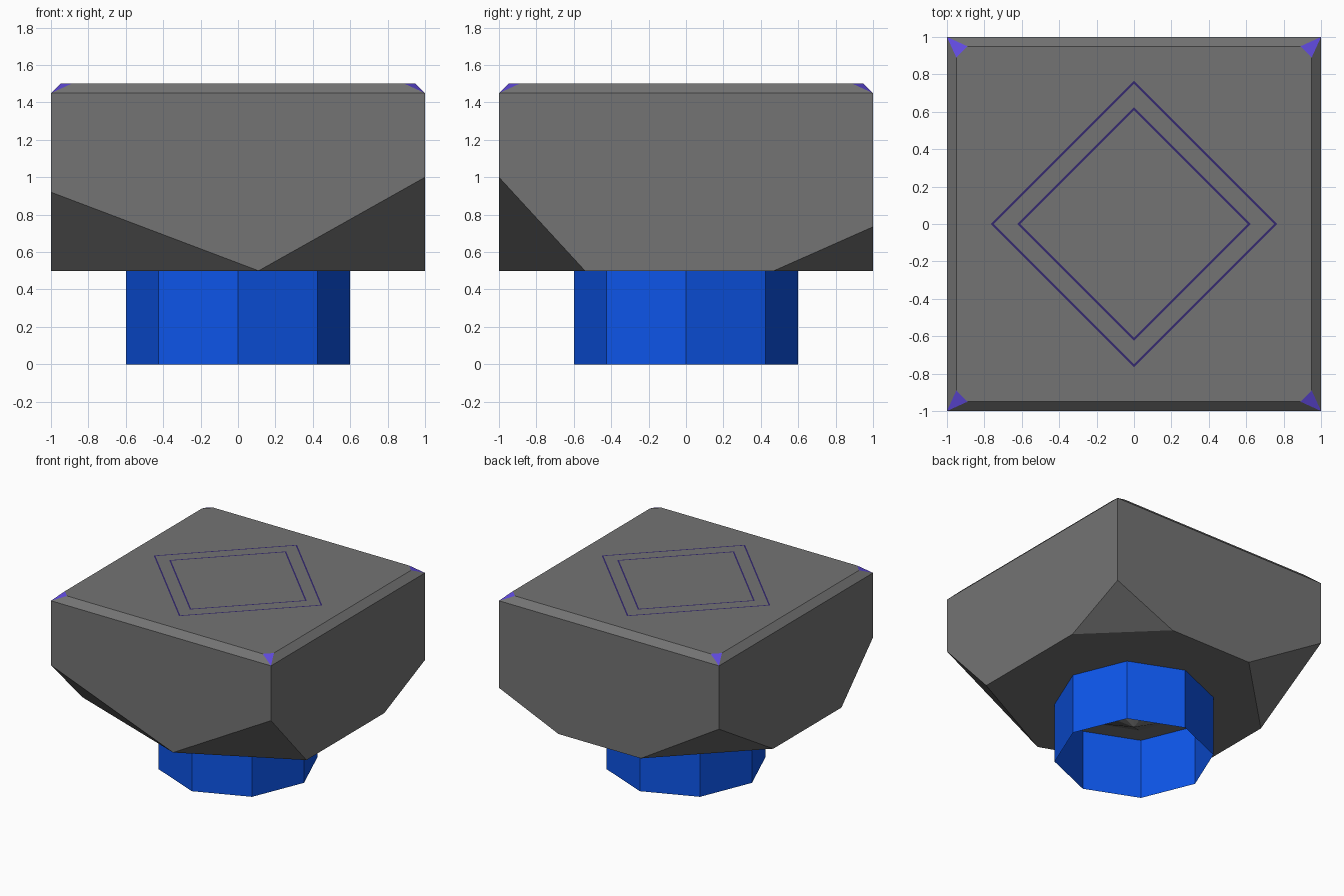
import bpy, bmesh, math
from mathutils import Matrix

if "Cube" in bpy.data.objects:
    bpy.data.objects.remove(bpy.data.objects["Cube"])


def material(name, rgb):
    m = bpy.data.materials.new(name)
    m.diffuse_color = (*rgb, 1)
    m.use_nodes = True
    m.node_tree.nodes["Principled BSDF"].inputs["Base Color"].default_value = m.diffuse_color
    return m


def finish(name, bm, mats):
    me = bpy.data.meshes.new(name)
    bm.to_mesh(me)
    bm.free()
    for m in mats:
        me.materials.append(m)
    ob = bpy.data.objects.new(name, me)
    bpy.context.collection.objects.link(ob)
    return ob


grey = material("stone_grey", (0.174, 0.174, 0.174))
blue = material("stem_blue", (0.004, 0.09, 0.81))
purple = material("accent_purple", (0.12, 0.07, 0.74))
dark_purple = material("line_purple", (0.035, 0.022, 0.16))

# Stone block: chamfered top with clipped corners, bottom corners sliced off
points = []
for sx in (-1, 1):
    for sy in (-1, 1):
        points += [(sx, sy, 1.45), (sx * 0.95, sy * 0.89, 1.5), (sx * 0.89, sy * 0.95, 1.5)]
# per corner: height of cut, x reach on the y face, y reach on the x face
for sx, sy, h, x, y in ((1, -1, 1.0, 0.11, -0.54), (-1, -1, 0.92, 0.11, -0.59),
                        (1, 1, 0.735, 0.46, 0.47), (-1, 1, 0.93, -0.29, 0.295)):
    points += [(sx, sy, h), (x, sy, 0.5), (sx, y, 0.5)]
bm = bmesh.new()
for p in points:
    bm.verts.new(p)
bmesh.ops.convex_hull(bm, input=bm.verts[:])
bmesh.ops.remove_doubles(bm, verts=bm.verts[:], dist=0.001)
bmesh.ops.dissolve_limit(bm, angle_limit=math.radians(1), verts=bm.verts[:], edges=bm.edges[:])
bmesh.ops.recalc_face_normals(bm, faces=bm.faces[:])
# Purple clipped corners on the top
for f in bm.faces:
    if len(f.verts) == 3 and f.normal.z > 0.1:
        f.material_index = 1
finish("stone_block", bm, [grey, purple])

# Hollow eight-sided stem
bm = bmesh.new()
bmesh.ops.create_cone(bm, cap_ends=False, segments=8, radius1=0.6, radius2=0.6, depth=0.5,
                      matrix=Matrix.Translation((0, 0, 0.25)))
finish("stem", bm, [blue])

# Point hanging from the block inside the stem
bm = bmesh.new()
bmesh.ops.create_cone(bm, cap_ends=False, segments=8, radius1=0.0, radius2=0.45, depth=0.23,
                      matrix=Matrix.Translation((0, 0, 0.385)))
bmesh.ops.remove_doubles(bm, verts=bm.verts[:], dist=0.001)
finish("inner_point", bm, [grey])


# Thin diamond outlines inlaid on the top
def diamond(name, outer, inner):
    bm = bmesh.new()
    rings = [[bm.verts.new((r * math.cos(i * math.pi / 2), r * math.sin(i * math.pi / 2), 1.502))
              for i in range(4)] for r in (outer, inner)]
    for i in range(4):
        j = (i + 1) % 4
        bm.faces.new((rings[0][i], rings[0][j], rings[1][j], rings[1][i]))
    finish(name, bm, [dark_purple])


diamond("outer_diamond_line", 0.766, 0.75)
diamond("inner_diamond_line", 0.625, 0.609)
